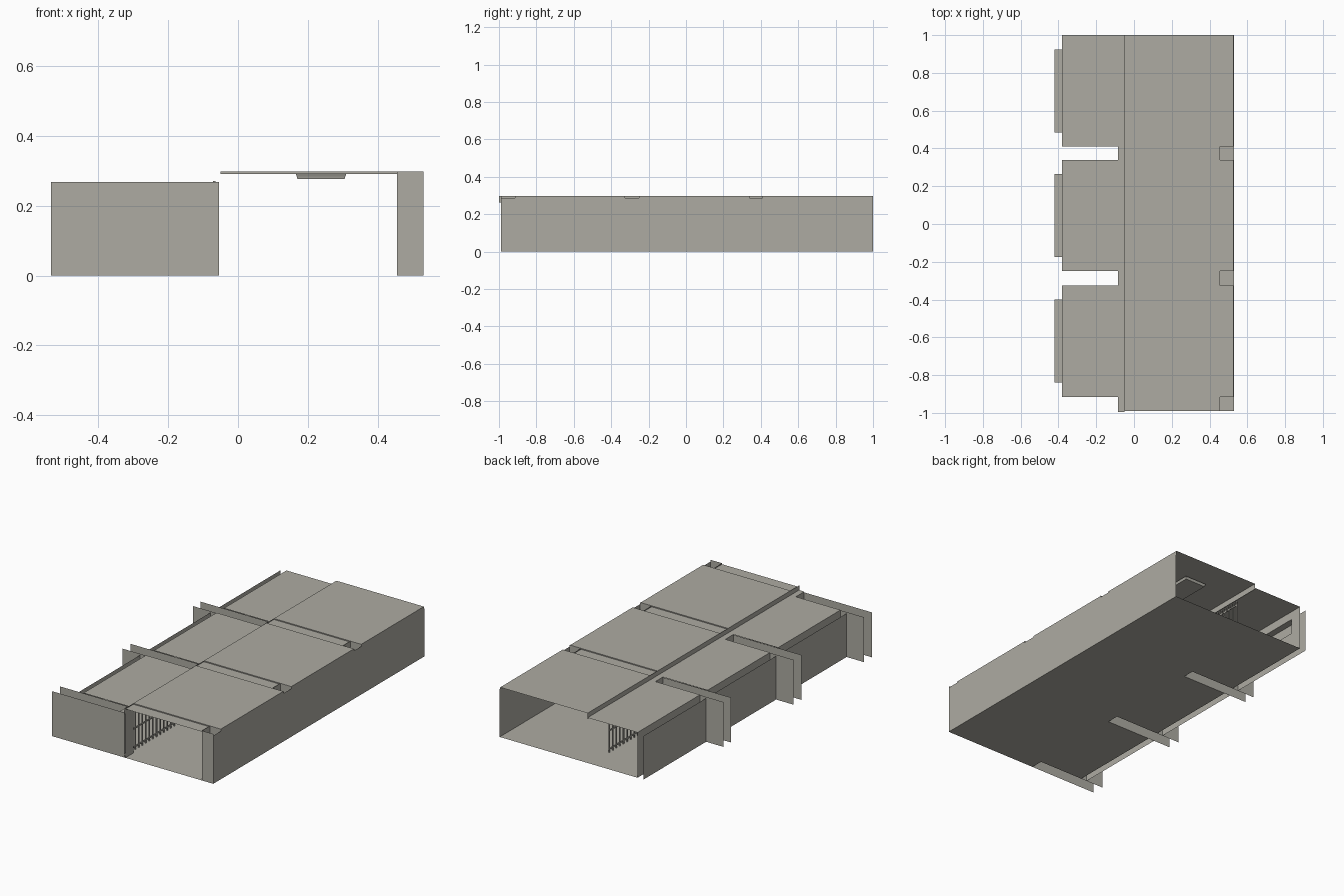
import bpy, bmesh
from mathutils import Vector

if "Cube" in bpy.data.objects:
    bpy.data.objects.remove(bpy.data.objects["Cube"])

mat = bpy.data.materials.new("warm grey")
mat.diffuse_color = (0.42, 0.41, 0.365, 1)
mat.use_nodes = True
mat.node_tree.nodes["Principled BSDF"].inputs["Base Color"].default_value = mat.diffuse_color

# Key positions
BAYS = [(-0.915, -0.325), (-0.25, 0.34), (0.41, 1.0)]      # cell bays along y
PIERS = [(-0.99, -0.915), (-0.325, -0.25), (0.34, 0.41)]   # gaps between bays
X_OUT, X_CELL, X_POST, X_MID, X_COL, X_WALL = -0.42, -0.38, -0.085, -0.05, 0.455, 0.53
Z_CELL, Z_HALL = 0.27, 0.297


def sheet(bm, axis, pos, a, b):
    """Flat sheet square to an axis; a and b are its ranges on the other two axes."""
    vs = []
    for u, v in ((a[0], b[0]), (a[1], b[0]), (a[1], b[1]), (a[0], b[1])):
        c = [u, v]
        c.insert(axis, pos)
        vs.append(bm.verts.new(c))
    bm.faces.new(vs)


def box(bm, x, y, z, taper=0.0):
    """Box from ranges, optionally narrowed at the bottom."""
    r = bmesh.ops.create_cube(bm, size=1)
    for v in r["verts"]:
        t = taper if v.co.z < 0 else 0
        v.co = Vector([(q[0] + t) if c < 0 else (q[1] - t)
                       for c, q in zip(v.co[:2], (x, y))] + [z[0] if v.co.z < 0 else z[1]])


def part(name, build):
    bm = bmesh.new()
    build(bm)
    me = bpy.data.meshes.new(name)
    bm.to_mesh(me)
    bm.free()
    me.materials.append(mat)
    bpy.context.collection.objects.link(bpy.data.objects.new(name, me))


# Floor with slots cut between the cells
def floor(bm):
    sheet(bm, 2, 0, (X_POST, X_WALL), (-0.99, 1.0))
    for y in BAYS:
        sheet(bm, 2, 0, (X_CELL, X_POST), y)
part("floor", floor)


# Low roof over the cells
def cell_roof(bm):
    sheet(bm, 2, Z_CELL, (X_POST, X_MID), (-0.995, 1.0))
    for y in BAYS:
        sheet(bm, 2, Z_CELL, (X_CELL, X_POST), y)
part("cell_roof", cell_roof)


# High roof over the corridor, with shallow recessed strips at the piers
def hall_roof(bm):
    low = Z_HALL - 0.006
    for y in BAYS:
        sheet(bm, 2, Z_HALL, (X_MID, X_WALL - 0.003), y)
        sheet(bm, 0, X_WALL - 0.003, y, (Z_CELL, Z_HALL))
    for y in PIERS:
        sheet(bm, 2, low, (X_MID, X_COL), y)
        for edge in y:
            if edge > -0.98:
                sheet(bm, 1, edge, (X_MID, X_COL), (low, Z_HALL))
part("corridor_roof", hall_roof)


# Step between the two roofs
part("roof_step", lambda bm: sheet(bm, 0, X_MID, (-1.0, 1.0), (0.262, Z_HALL)))


# Long outer corridor wall
part("corridor_wall", lambda bm: sheet(bm, 0, X_WALL, (-0.99, 1.0), (0, Z_HALL - 0.01)))


# Hollow columns on the corridor wall
def columns(bm):
    for y in PIERS:
        sheet(bm, 0, X_COL, y, (0, Z_HALL))
        for edge in y:
            sheet(bm, 1, edge, (X_COL, X_WALL), (0, Z_HALL))
part("wall_columns", columns)


# Paired dividing walls that run past the cells
def dividers(bm):
    for y in PIERS:
        for edge in y:
            sheet(bm, 1, edge, (-0.535, -0.055), (0, Z_CELL - 0.002))
part("cell_dividers", dividers)


# Posts closing the pairs on the corridor side
def posts(bm):
    for y in PIERS:
        sheet(bm, 0, X_MID, y, (0, Z_CELL))
        sheet(bm, 0, X_POST, y, (0, Z_CELL))
part("cell_posts", posts)


# Back walls of the cells: outer skin, inner wall with a window, and reveals
def back_walls(bm):
    z0, z1 = 0.13, 0.22
    for a, b in BAYS:
        w0, w1 = a + 0.075, b - 0.075
        sheet(bm, 0, X_OUT, (a, b), (0, 0.26))
        sheet(bm, 0, X_CELL, (a, w0), (0, Z_CELL))
        sheet(bm, 0, X_CELL, (w1, b), (0, Z_CELL))
        sheet(bm, 0, X_CELL, (w0, w1), (0, z0))
        sheet(bm, 0, X_CELL, (w0, w1), (z1, Z_CELL))
        for z in (z0, z1):
            sheet(bm, 2, z, (X_OUT, X_CELL), (w0, w1))
        for w in (w0, w1):
            sheet(bm, 1, w, (X_OUT, X_CELL), (z0, z1))
part("cell_back_walls", back_walls)


# Barred fronts, leaving a doorway at the far end of each cell
def bars(bm):
    n, span, x, r = 13, 0.41, -0.068, 0.003
    for a, b in BAYS:
        for i in range(n):
            y = a + 0.01 + (span - 0.01) * i / (n - 1)
            box(bm, (x - r, x + r), (y - r, y + r), (0, Z_CELL))
        for z in (0.02, 0.13, 0.245):
            box(bm, (x - r, x + r), (a, a + span), (z - 0.004, z + 0.004))
part("cell_bars", bars)


# Ceiling lamps: a mount and a tapered diffuser in each bay
def lamps(bm):
    for a, b in BAYS:
        m = (a + b) / 2
        box(bm, (0.165, 0.31), (m - 0.12, m + 0.12), (0.284, 0.291), 0.003)
        box(bm, (0.168, 0.307), (m - 0.117, m + 0.117), (0.276, 0.284), 0.002)
part("ceiling_lamps", lamps)
